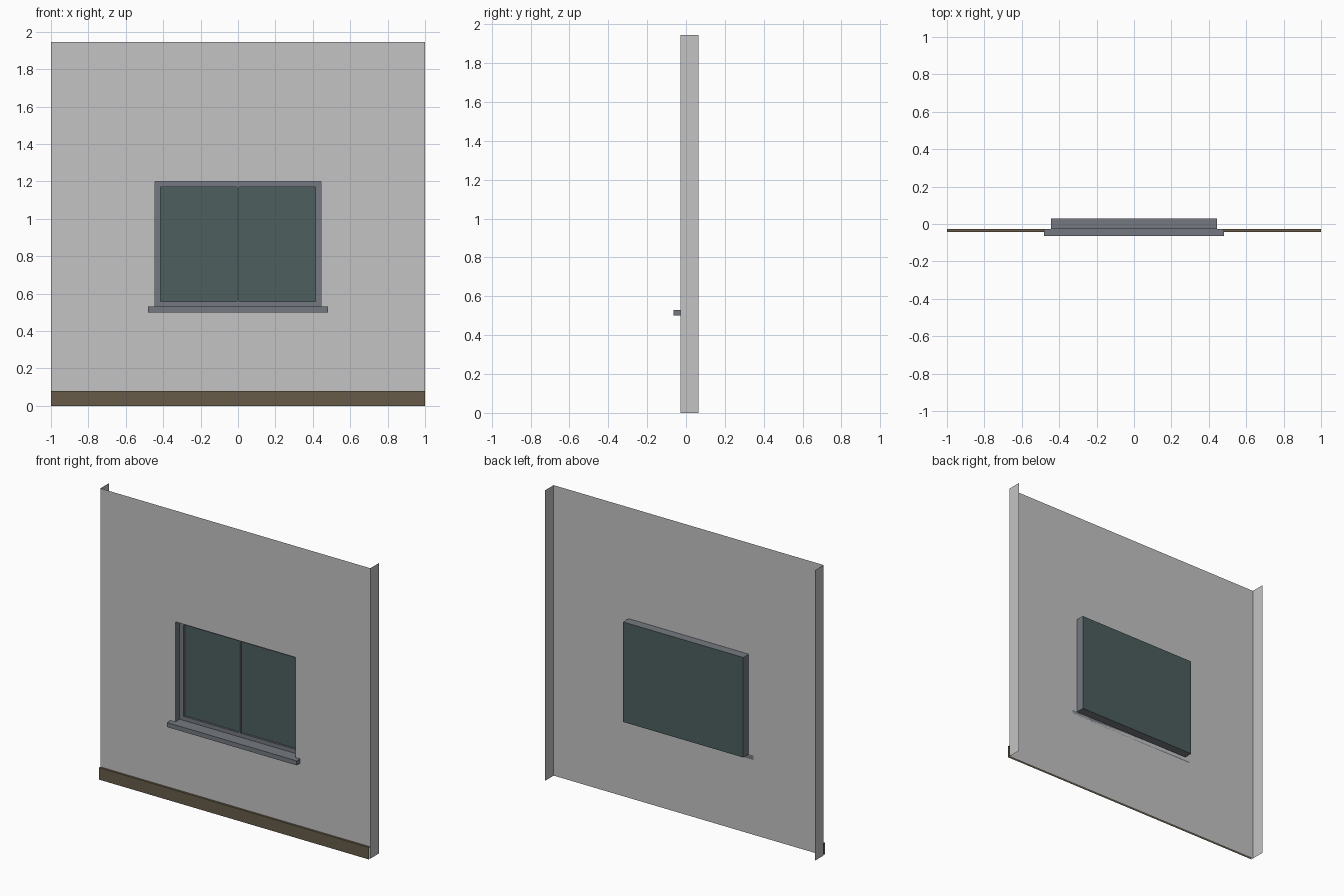
import bpy
import bmesh

cube = bpy.data.objects.get("Cube")
if cube:
    bpy.data.objects.remove(cube, do_unlink=True)

WALL_Y, BACK_Y, FRAME_Y, GLASS_Y = -0.028, 0.065, 0.018, 0.03
HEIGHT = 1.945
OPENING = (-0.445, 0.445, 0.53, 1.2)
PANE = (-0.415, 0.415, 0.557, 1.17)


def material(name, rgb):
    linear = [((c / 255 + 0.055) / 1.055) ** 2.4 for c in rgb] + [1]
    mat = bpy.data.materials.new(name)
    mat.use_nodes = True
    mat.diffuse_color = linear
    mat.node_tree.nodes["Principled BSDF"].inputs["Base Color"].default_value = linear
    return mat


plaster = material("grey plaster", (196, 196, 196))
wood = material("brown skirting", (102, 91, 72))
metal = material("grey frame", (117, 122, 129))
glass = material("dark teal glass", (77, 94, 94))


def build(name, mat, quads):
    """Make one object from a list of four-cornered faces."""
    bm = bmesh.new()
    for quad in quads:
        bm.faces.new([bm.verts.new(p) for p in quad])
    bmesh.ops.remove_doubles(bm, verts=bm.verts, dist=0.0001)
    mesh = bpy.data.meshes.new(name)
    bm.to_mesh(mesh)
    bm.free()
    mesh.materials.append(mat)
    obj = bpy.data.objects.new(name, mesh)
    bpy.context.collection.objects.link(obj)
    return obj


def loop(rect, y):
    """Corners of an upright rectangle, anticlockwise from the front."""
    x0, x1, z0, z1 = rect
    return [(x0, y, z0), (x1, y, z0), (x1, y, z1), (x0, y, z1)]


def bridge(a, b):
    """Faces joining two four-cornered loops."""
    return [[a[i], a[(i + 1) % 4], b[(i + 1) % 4], b[i]] for i in range(4)]


def box(name, mat, rect, y0, y1):
    a, b = loop(rect, y0), loop(rect, y1)
    return build(name, mat, [a, b[::-1]] + [q[::-1] for q in bridge(a, b)])


# Thin wall with a window opening and a return at each end
outer = loop((-1, 1, 0, HEIGHT), WALL_Y)
rear = loop((-1, 1, 0, HEIGHT), BACK_Y)
returns = [[outer[1], rear[1], rear[2], outer[2]],
           [rear[0], outer[0], outer[3], rear[3]]]
build("wall", plaster, bridge(outer, loop(OPENING, WALL_Y)) + returns)

# Skirting: front and top strips, open at the ends
lip_y = WALL_Y - 0.014
front = loop((-1, 1, 0, 0.08), lip_y)
behind = loop((-1, 1, 0, 0.08), WALL_Y)
build("skirting_board", wood, [front, [front[3], front[2], behind[2], behind[3]]])

# Window reveal running back from the wall, and the frame inside it
mouth = loop(OPENING, WALL_Y)
build("window_reveal", metal, bridge(mouth, loop(OPENING, GLASS_Y)))
inner = loop(PANE, FRAME_Y)
build("window_frame", metal,
      bridge(loop(OPENING, FRAME_Y), inner) + bridge(inner, loop(PANE, GLASS_Y)))

# Glass closes the back of the opening, split by a slim centre bar
build("window_glass", glass, [loop(OPENING, GLASS_Y)])
box("centre_bar", metal, (-0.006, 0.006, PANE[2], PANE[3]), FRAME_Y, GLASS_Y - 0.001)

# Projecting sill
box("window_sill", metal, (-0.48, 0.48, 0.5, 0.53), -0.065, WALL_Y)
